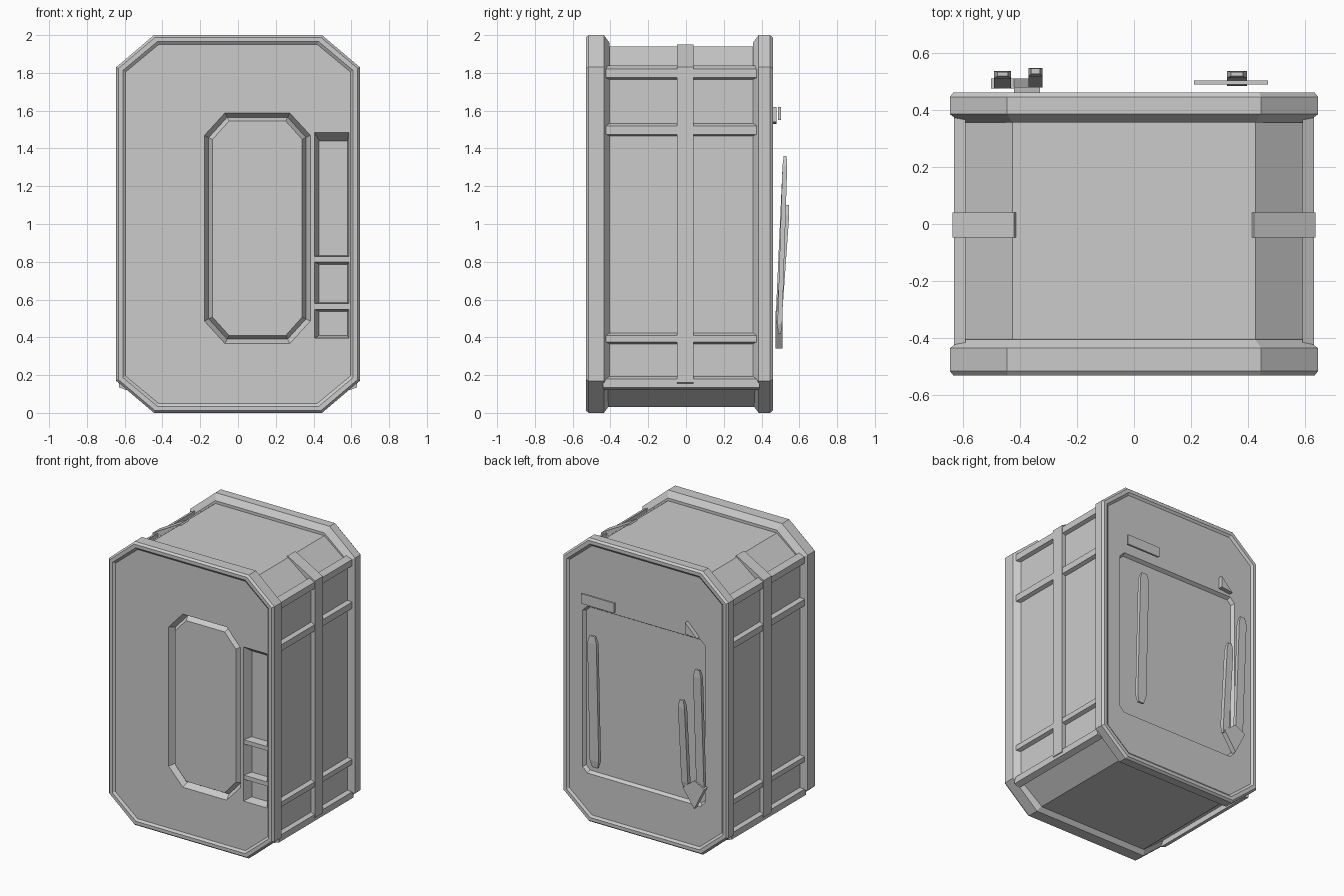
import bpy, bmesh
from mathutils import Vector

if "Cube" in bpy.data.objects:
    bpy.data.objects.remove(bpy.data.objects["Cube"])


def make(name, bm):
    bmesh.ops.recalc_face_normals(bm, faces=bm.faces)
    me = bpy.data.meshes.new(name)
    bm.to_mesh(me)
    bm.free()
    ob = bpy.data.objects.new(name, me)
    bpy.context.collection.objects.link(ob)
    return ob


def octagon(x0, x1, z0, z1, c, d, inset=0):
    """Chamfered rectangle in x/z; c, d are the chamfer widths."""
    x0 += inset; x1 -= inset; z0 += inset; z1 -= inset
    c -= inset * 0.5; d -= inset * 0.5
    return [(x0 + c, z0), (x1 - c, z0), (x1, z0 + d), (x1, z1 - d),
            (x1 - c, z1), (x0 + c, z1), (x0, z1 - d), (x0, z0 + d)]


def loft(name, rings):
    """Join (outline, y) rings and cap both ends."""
    bm = bmesh.new()
    loops = [[bm.verts.new((x, y, z)) for x, z in pts] for pts, y in rings]
    for a, b in zip(loops, loops[1:]):
        n = len(a)
        for i in range(n):
            j = (i + 1) % n
            bm.faces.new((a[i], a[j], b[j], b[i]))
    bm.faces.new(loops[0])
    bm.faces.new(loops[-1])
    return make(name, bm)


def prism(name, pts, y0, y1):
    return loft(name, [(pts, y0), (pts, y1)])


def rect(x0, x1, z0, z1):
    return [(x0, z0), (x1, z0), (x1, z1), (x0, z1)]


def bar(name, p, q, w, d):
    """Flat strip running from p to q, tapered slightly at the ends."""
    bm = bmesh.new()
    pts = []
    for e, k in ((p, 0.6), (p, 1), (q, 1), (q, 0.6)):
        pts.append((Vector(e), k))
    shift = (Vector(q) - Vector(p)).normalized() * 0.05
    pts[1] = (pts[1][0] + shift, 1)
    pts[2] = (pts[2][0] - shift, 1)
    loops = [[bm.verts.new(c + Vector((sx * w / 2 * k, sy * d / 2 * k, 0)))
              for sx, sy in ((-1, -1), (1, -1), (1, 1), (-1, 1))] for c, k in pts]
    for a, b in zip(loops, loops[1:]):
        for i in range(4):
            j = (i + 1) % 4
            bm.faces.new((a[i], a[j], b[j], b[i]))
    bm.faces.new(loops[0])
    bm.faces.new(loops[-1])
    return make(name, bm)


def carve(ob, cutter):
    m = ob.modifiers.new("cut", 'BOOLEAN')
    m.operation = 'DIFFERENCE'
    m.solver = 'EXACT'
    m.object = cutter
    dg = bpy.context.evaluated_depsgraph_get()
    me = bpy.data.meshes.new_from_object(ob.evaluated_get(dg))
    ob.modifiers.clear()
    ob.data = me
    bpy.data.objects.remove(cutter, do_unlink=True)


def end_plate(name, y_in, y_out):
    """Octagonal end cap with a raised rim and bevelled inner edge."""
    s = 1 if y_out > y_in else -1
    o = lambda i: octagon(-0.645, 0.645, 0, 2, 0.2, 0.17, i)
    return loft(name, [(o(0.04), y_in), (o(0), y_in + s * 0.03), (o(0), y_out - s * 0.015),
                       (o(0.012), y_out), (o(0.035), y_out),
                       (o(0.05), y_out - s * 0.012)])


# main body between the two end plates
prism("body", octagon(-0.605, 0.605, 0.03, 1.94, 0.18, 0.14), -0.46, 0.41)

# front plate with grooved window and side pocket
front = end_plate("front_plate", -0.405, -0.53)
win = lambda i: octagon(-0.18, 0.385, 0.365, 1.59, 0.11, 0.12, i)
carve(front, loft("window_cutter", [(win(-0.01), -0.54), (win(0.025), -0.475)]))
loft("window_panel", [(win(0.022), -0.47), (win(0.045), -0.51)])
carve(front, loft("pocket_cutter", [(rect(0.395, 0.59, 0.39, 1.5), -0.54),
                                    (rect(0.43, 0.58, 0.41, 1.44), -0.46)]))

# dividers inside the pocket
for z in (0.56, 0.81):
    loft("pocket_divider", [(rect(0.42, 0.585, z - 0.025, z + 0.025), -0.455),
                            (rect(0.405, 0.59, z - 0.012, z + 0.018), -0.515)])

# back plate with recessed door
back = end_plate("back_plate", 0.355, 0.46)
door = lambda i: octagon(-0.47, 0.5, 0.33, 1.52, 0.04, 0.04, i)
carve(back, loft("door_cutter", [(door(-0.01), 0.475), (door(0.02), 0.425)]))

# side framework: central rib and horizontal bands on both sides
for s, side in ((1, "right"), (-1, "left")):
    rib = [(0.40, 1.92), (0.42, 1.95), (0.635, 1.83), (0.635, 0.16), (0.59, 0.13), (0.59, 1.79)]
    prism(side + "_rib", [(s * x, z) for x, z in rib], -0.048, 0.04)
    for lo, hi in ((1.76, 1.84), (1.46, 1.54), (0.36, 0.43), (0.12, 0.20)):
        band = [(0.59, lo), (0.63, lo + 0.015), (0.63, hi - 0.02), (0.59, hi)]
        prism(side + "_band", [(s * x, z) for x, z in band], -0.44, 0.39)

# slanted strips standing off the back door
bar("back_strip_right", (0.36, 0.495, 0.42), (0.36, 0.525, 1.36), 0.07, 0.025)
bar("back_strip_left_inner", (-0.345, 0.49, 0.46), (-0.345, 0.535, 1.10), 0.05, 0.03)
bar("back_strip_left_outer", (-0.46, 0.485, 0.45), (-0.46, 0.525, 1.34), 0.06, 0.025)
prism("back_strip_bridge", [(-0.50, 0.50), (-0.42, 0.34), (-0.33, 0.47), (-0.42, 0.54)], 0.475, 0.51)

# small plates above the door
prism("upper_tab_right", rect(0.21, 0.47, 1.55, 1.62), 0.488, 0.502)
prism("upper_tab_left", [(-0.42, 1.53), (-0.33, 1.54), (-0.33, 1.62)], 0.45, 0.48)
